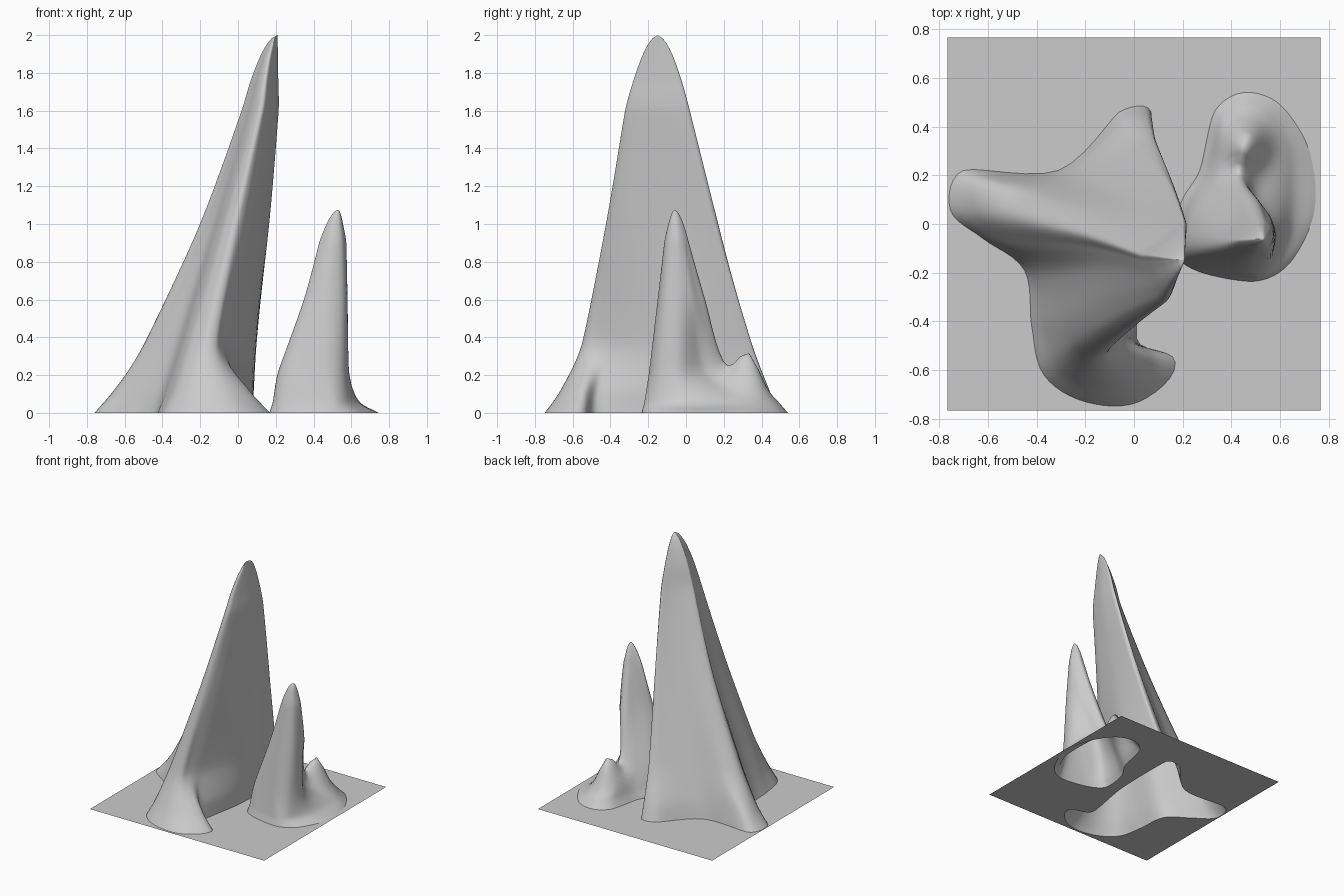
import bpy, bmesh, math
from mathutils import Vector

if "Cube" in bpy.data.objects:
    bpy.data.objects.remove(bpy.data.objects["Cube"])

# Contour lines (counter-clockwise) at rising heights for each peak
TALL = [
    (0.00, [(-.755, .06), (-.62, -.06), (-.45, -.19), (-.42, -.42), (-.37, -.62), (-.2, -.73), (.02, -.73),
            (.17, -.57), (.01, -.47), (.07, -.05), (.07, .46), (-.06, .46), (-.31, .22), (-.7, .22)]),
    (0.12, [(-.65, .05), (-.55, -.07), (-.41, -.2), (-.37, -.42), (-.32, -.58), (-.2, -.655), (-.05, -.65),
            (.06, -.55), (-.01, -.46), (.075, -.05), (.075, .42), (-.04, .42), (-.28, .21), (-.62, .18)]),
    (0.36, [(-.5, .03), (-.43, -.08), (-.33, -.2), (-.29, -.4), (-.25, -.5), (-.18, -.55), (-.12, -.54),
            (-.09, -.49), (-.05, -.4), (.085, -.03), (.09, .34), (.02, .33), (-.2, .18), (-.42, .12)]),
    (1.00, [(-.2, -.04), (-.17, -.1), (-.13, -.18), (-.1, -.3), (-.07, -.38), (-.03, -.42), (.0, -.42),
            (.03, -.39), (.07, -.31), (.135, -.08), (.165, .15), (.14, .17), (.02, .09), (-.13, .02)]),
    (1.60, [(.02, -.12), (.03, -.15), (.05, -.2), (.07, -.26), (.09, -.3), (.11, -.32), (.13, -.32),
            (.145, -.3), (.165, -.25), (.2, -.13), (.215, 0), (.2, .02), (.14, -.03), (.06, -.09)]),
]
SMALL = [
    (0.00, [(.17, -.12), (.28, -.2), (.5, -.235), (.64, -.16), (.74, .05), (.72, .3),
            (.6, .49), (.45, .54), (.33, .46), (.27, .22), (.19, .08)]),
    (0.06, [(.19, -.12), (.3, -.19), (.5, -.22), (.58, -.16), (.64, 0), (.63, .3),
            (.55, .44), (.45, .48), (.36, .42), (.3, .22), (.21, .06)]),
    (0.22, [(.22, -.11), (.33, -.17), (.47, -.195), (.56, -.15), (.585, -.03), (.5, .1),
            (.47, .18), (.43, .22), (.38, .2), (.33, .15), (.24, .03)]),
    (0.60, [(.35, -.09), (.4, -.13), (.48, -.15), (.56, -.12), (.58, -.04), (.56, .03),
            (.53, .07), (.5, .1), (.46, .09), (.42, .04), (.37, -.03)]),
    (0.90, [(.43, -.07), (.46, -.1), (.5, -.115), (.55, -.1), (.573, -.05), (.565, -.02),
            (.55, 0), (.53, .015), (.5, .01), (.47, -.02), (.445, -.05)]),
]


def spline(pts, steps, closed):
    """Smooth curve through points without overshoot."""
    n = len(pts)
    tan = []
    for i in range(n):
        a = pts[i - 1] if closed or i else pts[i]
        b = pts[(i + 1) % n] if closed or i < n - 1 else pts[i]
        lens = [v for v in ((pts[i] - a).length, (b - pts[i]).length) if v > 1e-6]
        tan.append((b - a).normalized() * min(lens))
    out = []
    for i in range(n if closed else n - 1):
        j = (i + 1) % n
        for s in range(steps):
            t = s / steps
            h = t * t * (3 - 2 * t)
            out.append(pts[i] * (1 - h) + pts[j] * h
                       + tan[i] * (t * (1 - t) ** 2) - tan[j] * (t * t * (1 - t)))
    if not closed:
        out.append(pts[-1])
    return out


def make_object(name, bm):
    mesh = bpy.data.meshes.new(name)
    bm.to_mesh(mesh)
    bm.free()
    ob = bpy.data.objects.new(name, mesh)
    bpy.context.collection.objects.link(ob)
    return ob


def make_peak(name, levels, apex, bump=None):
    """Loft the contours, round off the tip, return the foot outline."""
    rings = [spline([Vector((x, y, z)) for x, y in c], 6, True) for z, c in levels]
    apex, top, last = Vector(apex), levels[-1][0], rings[-1]
    for f in (.4, .7, .87, .96):
        s, z = (1 - f) ** .58, top + (apex.z - top) * f
        rings.append([Vector((apex.x + (p.x - apex.x) * s, apex.y + (p.y - apex.y) * s, z)) for p in last])
    rails = [spline(list(r), 7, False) for r in zip(*rings)]
    if bump:
        bx, by, h, r = bump
        for rail in rails:
            for p in rail:
                d = (p.x - bx) ** 2 + (p.y - by) ** 2
                if p.z < .4:
                    p.z += h * math.exp(-d / r ** 2) * min(1, p.z / .06)
    bm = bmesh.new()
    grid = [[bm.verts.new(p) for p in rail] for rail in rails]
    tip = bm.verts.new(apex)
    for i, a in enumerate(grid):
        b = grid[(i + 1) % len(grid)]
        for k in range(len(a) - 1):
            bm.faces.new((a[k], b[k], b[k + 1], a[k + 1]))
        bm.faces.new((a[-1], b[-1], tip))
    for f in bm.faces:
        f.smooth = True
    make_object(name, bm)
    return [rail[0] for rail in rails]


# Two hollow peaks, the smaller one with a side knoll
feet = [make_peak("tall_peak", TALL, (.208, -.15, 2)),
        make_peak("small_peak", SMALL, (.53, -.06, 1.075), (.46, .33, .19, .085))]

# Flat ground sheet, open under the peaks
H = .765
bm = bmesh.new()
edges = []
for loop in [[Vector((x, y, 0)) for x, y in ((-H, -H), (H, -H), (H, H), (-H, H))]] + feet:
    vs = [bm.verts.new(p) for p in loop]
    edges += [bm.edges.new((vs[i - 1], vs[i])) for i in range(len(vs))]
bmesh.ops.triangle_fill(bm, use_beauty=True, use_dissolve=False, edges=edges, normal=(0, 0, 1))
for f in bm.faces:
    f.normal_update()
    if f.normal.z < 0:
        f.normal_flip()
make_object("ground_sheet", bm)
